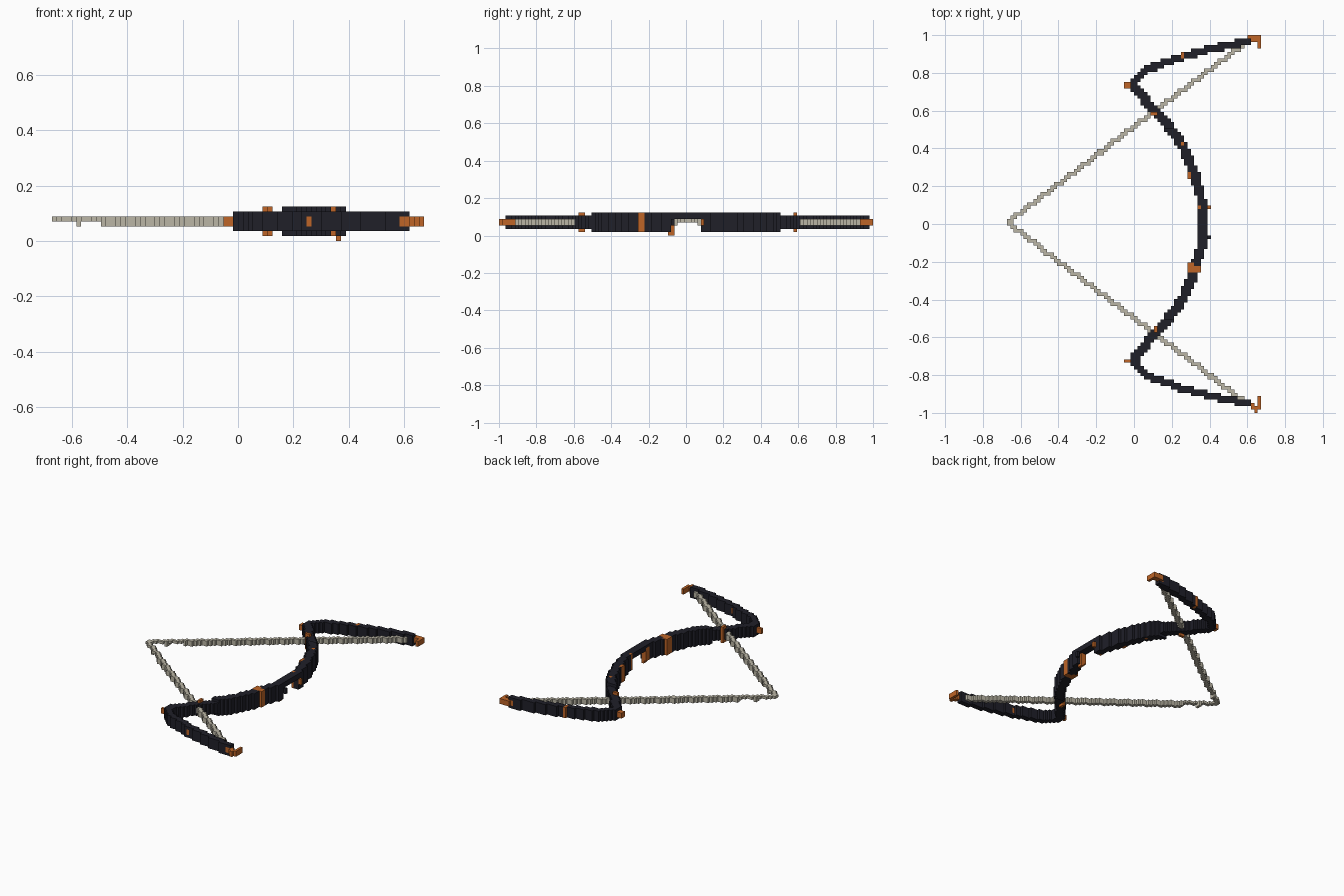
import bpy, bmesh
from mathutils import Vector
from mathutils.geometry import intersect_point_line

if "Cube" in bpy.data.objects:
    bpy.data.objects.remove(bpy.data.objects["Cube"], do_unlink=True)

NX, NY, NZ = 76, 113, 7
P = 2 / NY
AXIS = 0.008          # the bow is mirrored about this y
cells = {}            # (i, j, k) -> part name


def material(name, rgb):
    m = bpy.data.materials.new(name)
    m.use_nodes = True
    m.diffuse_color = (*rgb, 1)
    m.node_tree.nodes["Principled BSDF"].inputs["Base Color"].default_value = (*rgb, 1)
    return m


dark = material("dark navy", (0.014, 0.014, 0.022))
orange = material("burnt orange", (0.52, 0.13, 0.02))
cream = material("pale string", (0.50, 0.47, 0.38))


def centre(i, j):
    return Vector(((i + 0.5 - NX / 2) * P, (j + 0.5) * P - 1))


def flip(points):
    return [(x, 2 * AXIS - y) for x, y in points]


def near(c, a, b, r):
    a, b = Vector(a), Vector(b)
    t = max(0, min(1, intersect_point_line(c, a, b)[1]))
    return (a.lerp(b, t) - c).length < r


def sweep(part, points, radius, layers):
    """Fill the blocks lying within a radius of a flat path."""
    for i in range(NX):
        for j in range(NY):
            c = centre(i, j)
            if any(near(c, a, b, radius) for a, b in zip(points, points[1:])):
                for k in layers(c):
                    cells[i, j, k] = part


def block(part, x0, x1, y0, y1, k0, k1):
    """Fill the blocks whose centres lie in a box."""
    for i in range(NX):
        for j in range(NY):
            c = centre(i, j)
            if x0 < c.x < x1 and y0 < c.y < y1:
                for k in range(k0, k1):
                    cells[i, j, k] = part


# String, thinner towards the drawn point
def string_layers(c):
    return range(3, 5) if c.x > -0.5 or -0.59 < c.x < -0.57 else range(4, 5)


half = [(0.60, 0.967), (-0.665, 0.012)]
for path in (half, flip(half)):
    sweep("string", path, 0.0125, string_layers)

# Recurved limb tips
outer = [(0.60, 0.965), (0.42, 0.93), (0.25, 0.885), (0.06, 0.815), (0.005, 0.76), (0.0, 0.73)]
for path in (outer, flip(outer)):
    sweep("limb_tips", path, 0.020, lambda c: range(2, 6))


# Riser and inner limbs, with a window cut under the middle
def riser_layers(c):
    if abs(c.y) < 0.075:
        return range(5, 7)
    return range(1, 7) if abs(c.y) < 0.5 else range(2, 6)


inner = [(0.0, 0.735), (0.1, 0.605), (0.18, 0.52), (0.255, 0.42), (0.32, 0.27),
         (0.355, 0.14), (0.367, AXIS)]
for path in (inner, flip(inner)):
    sweep("riser", path, 0.0255, riser_layers)

# Hooked nocks
hook = [(0.645, 0.985), (0.60, 0.972)]
barb = [(0.66, 0.985), (0.66, 0.945)]
for path in (hook, flip(hook), barb, flip(barb)):
    sweep("nocks", path, 0.0125, lambda c: range(3, 5))
block("nocks", 0.645, 0.66, -1, -0.97, 3, 5)
block("nocks", 0.595, 0.66, 0.98, 1, 3, 5)

# Spurs on the recurves, and bands on the limbs
block("spurs", -0.045, -0.012, 0.725, 0.745, 3, 5)
block("spurs", -0.045, -0.012, -0.73, -0.71, 3, 5)
block("bands", 0.25, 0.27, 0.87, 0.905, 2, 6)
block("bands", 0.25, 0.27, -0.89, -0.86, 3, 5)
block("bands", 0.09, 0.125, 0.57, 0.59, 1, 7)
block("bands", 0.10, 0.125, -0.57, -0.54, 1, 7)
block("bands", 0.245, 0.27, 0.41, 0.44, 1, 7)
block("bands", 0.285, 0.305, 0.235, 0.27, 1, 7)
block("bands", 0.29, 0.315, -0.25, -0.21, 1, 7)
block("bands", 0.31, 0.35, -0.255, -0.23, 1, 7)

# Grip guards beside the window
block("grip_guards", 0.33, 0.35, 0.08, 0.105, 1, 7)
block("grip_guards", 0.385, 0.41, 0.075, 0.105, 3, 5)
block("grip_guards", 0.36, 0.38, -0.09, -0.07, 0, 5)
block("grip_guards", 0.33, 0.35, -0.09, -0.07, 1, 6)
block("riser", 0.385, 0.41, -0.085, -0.065, 3, 5)

# Turn each part's exposed block sides into one mesh
SIDES = [Vector(s) for s in ((1, 0, 0), (-1, 0, 0), (0, 1, 0), (0, -1, 0), (0, 0, 1), (0, 0, -1))]
COLOURS = {"string": cream, "riser": dark, "limb_tips": dark}
for part in sorted(set(cells.values())):
    bm = bmesh.new()
    for cell, owner in cells.items():
        if owner != part:
            continue
        mid = Vector(cell) + Vector((0.5, 0.5, 0.5))
        for n in SIDES:
            if tuple(int(v) for v in Vector(cell) + n) in cells:
                continue
            u = Vector((n.y, n.z, n.x))
            v = n.cross(u)
            corners = [mid + (n + a * u + b * v) / 2 for a, b in ((1, 1), (-1, 1), (-1, -1), (1, -1))]
            bm.faces.new([bm.verts.new((q.x * P - NX * P / 2, q.y * P - 1, q.z * P)) for q in corners])
    bmesh.ops.remove_doubles(bm, verts=bm.verts, dist=P / 100)
    mesh = bpy.data.meshes.new(part)
    bm.to_mesh(mesh)
    bm.free()
    mesh.materials.append(COLOURS.get(part, orange))
    bpy.context.collection.objects.link(bpy.data.objects.new(part, mesh))
